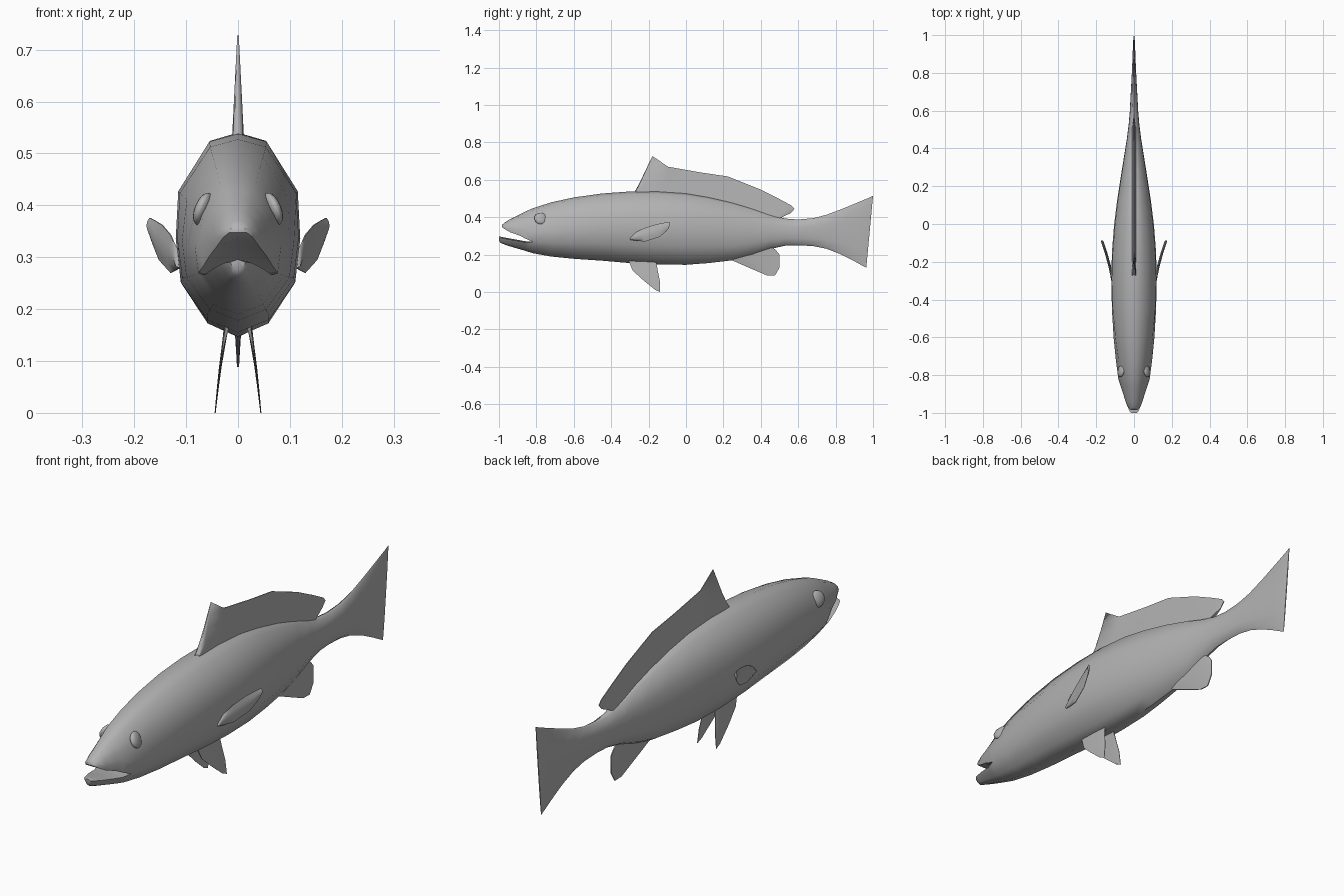
import bpy, bmesh, math
from mathutils import Matrix

if "Cube" in bpy.data.objects:
    bpy.data.objects.remove(bpy.data.objects["Cube"])

grey = bpy.data.materials.new("fish_grey")
grey.diffuse_color = (0.45, 0.45, 0.45, 1)
grey.use_nodes = True
grey.node_tree.nodes["Principled BSDF"].inputs["Base Color"].default_value = grey.diffuse_color


def finish(name, bm, angle=50):
    """Weld, orient and smooth a part, then add it to the scene."""
    bmesh.ops.remove_doubles(bm, verts=bm.verts, dist=1e-5)
    bmesh.ops.recalc_face_normals(bm, faces=bm.faces)
    me = bpy.data.meshes.new(name)
    bm.to_mesh(me)
    bm.free()
    me.materials.append(grey)
    me.shade_smooth()
    me.set_sharp_from_angle(angle=math.radians(angle))
    ob = bpy.data.objects.new(name, me)
    bpy.context.collection.objects.link(ob)
    return ob


def loft(bm, rings, cap_end=True):
    """Skin closed rings of points into a tube."""
    vs = [[bm.verts.new(p) for p in r] for r in rings]
    n = len(vs[0])
    for a, b in zip(vs, vs[1:]):
        for i in range(n):
            bm.faces.new((a[i], a[(i + 1) % n], b[(i + 1) % n], b[i]))
    if cap_end:
        bm.faces.new(vs[-1])


# Twelve-sided cross-section: half-width and height fractions, belly to back
ZF = [0, .065, .255, .47, .71, .96, 1]
LIP = 2  # section point that becomes the corner of the mouth


def half(y, w):
    pinch = min(1, max(0, (-.5 - y) / .32))  # head narrows toward the top
    xf = [0, .5, .92, 1, .96 - .15 * pinch, .46 - .04 * pinch, 0]
    return [w * f for f in xf]


def body_ring(y, top, bot, w, shear=0):
    x = half(y, w)
    pts = [(x[i], y + shear * (ZF[i] - .5), bot + ZF[i] * (top - bot)) for i in range(7)]
    return pts + [(-a, b, c) for a, b, c in pts[5:0:-1]]


def upper_ring(y, top, lip, w):
    x = half(y, w)
    pts = [(x[i], y, lip + (ZF[i] - ZF[LIP]) / (1 - ZF[LIP]) * (top - lip)) for i in range(LIP, 7)]
    roof = lip + (.012 if y > -.97 and y < -.83 else 0)
    return pts + [(-a, b, c) for a, b, c in pts[-2::-1]] + [(0, y, roof)]


def lower_ring(y, lip, bot, w):
    x = half(y, w)
    pts = [(x[i], y, bot + ZF[i] / ZF[LIP] * (lip - bot)) for i in range(LIP + 1)]
    floor = lip + (.006 if y < -.83 else 0)
    return pts[::-1] + [(-a, b, c) for a, b, c in pts[1:]] + [(0, y, floor)]


# Body and tail: y, top, bottom, half-width, slant
stations = [
    (-.82, .448, .208, .083), (-.72, .48, .19, .096), (-.6, .506, .178, .108),
    (-.45, .527, .168, .117), (-.3, .538, .155, .12), (-.15, .54, .147, .117),
    (0, .53, .146, .105), (.12, .51, .155, .09), (.25, .48, .17, .07),
    (.35, .45, .195, .054), (.45, .415, .23, .038), (.53, .393, .248, .028),
    (.6, .388, .25, .022), (.68, .395, .246, .018), (.75, .413, .232, .014),
    (.83, .445, .203, .010, .01), (.91, .48, .165, .007, .02),
    (.96, .503, .14, .005, .03), (.982, .515, .13, .002, .036)]
bm = bmesh.new()
loft(bm, [body_ring(*s) for s in stations])

# Open jaws share the first body section
corner = .208 + ZF[LIP] * .24
loft(bm, [upper_ring(*s) for s in [
    (-.82, .448, corner, .083), (-.855, .432, .284, .072), (-.89, .415, .302, .060),
    (-.94, .39, .32, .045), (-.972, .37, .338, .031), (-.985, .358, .348, .018)]])
loft(bm, [lower_ring(*s) for s in [
    (-.82, corner, .208, .083), (-.86, .266, .221, .070), (-.92, .277, .238, .054),
    (-.965, .285, .252, .038), (-.99, .29, .262, .026), (-1, .29, .274, .016)]])
finish("body", bm)


def fin(name, pairs, thick, xpos=lambda y, z: 0, rows=4, sides=(1,)):
    """Thin blade skinned between root and edge points given as (y, z) pairs."""
    for s in sides:
        bm = bmesh.new()
        rings = []
        for (y0, z0), (y1, z1) in pairs:
            right, left = [], []
            for r in range(rows + 1):
                t = r / rows
                y, z = y0 + (y1 - y0) * t, z0 + (z1 - z0) * t
                x, h = xpos(y, z), thick(t)
                right.append((s * (x + h), y, z))
                left.append((s * (x - h), y, z))
            rings.append(right + left[::-1])
        loft(bm, rings)
        bm.verts.ensure_lookup_table()
        bm.faces.new(bm.verts[:2 * rows + 2])
        label = name if len(sides) == 1 else name + ("_left" if s > 0 else "_right")
        finish(label, bm, 60)


# Dorsal fin
fin("dorsal_fin", [
    ((-.29, .52), (-.265, .54)), ((-.25, .52), (-.18, .727)), ((-.12, .51), (-.095, .67)),
    ((.07, .49), (.075, .64)), ((.2, .46), (.225, .618)), ((.35, .42), (.395, .55)),
    ((.44, .405), (.5, .497)), ((.48, .4), (.565, .462)), ((.49, .395), (.58, .445)),
    ((.49, .39), (.56, .422))], lambda t: .012 - .0105 * t)

# Anal fin
fin("anal_fin", [
    ((.23, .19), (.25, .168)), ((.3, .2), (.36, .12)), ((.35, .22), (.43, .09)),
    ((.38, .23), (.475, .088)), ((.4, .235), (.5, .13)), ((.42, .245), (.5, .2)),
    ((.44, .255), (.48, .225))], lambda t: .010 - .008 * t)

# Pelvic fins, splaying outward as they drop
fin("pelvic_fin", [
    ((-.31, .175), (-.285, .115)), ((-.27, .175), (-.23, .065)), ((-.24, .175), (-.165, .012)),
    ((-.2, .175), (-.138, 0)), ((-.18, .175), (-.14, .06)), ((-.16, .175), (-.152, .12))],
    lambda t: .004 - .003 * t,
    lambda y, z: .022 + .022 * max(0, (.155 - z) / .155) ** .7, sides=(1, -1))

# Pectoral fins, sweeping away from the flanks
fin("pectoral_fin", [
    ((-.3, .28), (-.3, .288)), ((-.27, .275), (-.27, .318)), ((-.22, .27), (-.22, .343)),
    ((-.14, .295), (-.16, .362)), ((-.105, .325), (-.11, .372)), ((-.09, .345), (-.088, .376))],
    lambda t: .001 + .006 * math.sin(math.pi * t),
    lambda y, z: .117 + .18 * (y + .28) + .5 * (y + .28) ** 2, sides=(1, -1))

# Eyes: flattened spheres leaning in with the head
for s, label in ((1, "eye_left"), (-1, "eye_right")):
    bm = bmesh.new()
    lean = (Matrix.Translation((s * .067, -.775, .393))
            @ Matrix.Rotation(s * math.radians(-22), 4, 'Y')
            @ Matrix.Rotation(s * math.radians(12), 4, 'Z')
            @ Matrix.Diagonal((.015, .037, .033, 1)))
    bmesh.ops.create_uvsphere(bm, u_segments=16, v_segments=10, radius=1, matrix=lean)
    finish(label, bm, 80)
